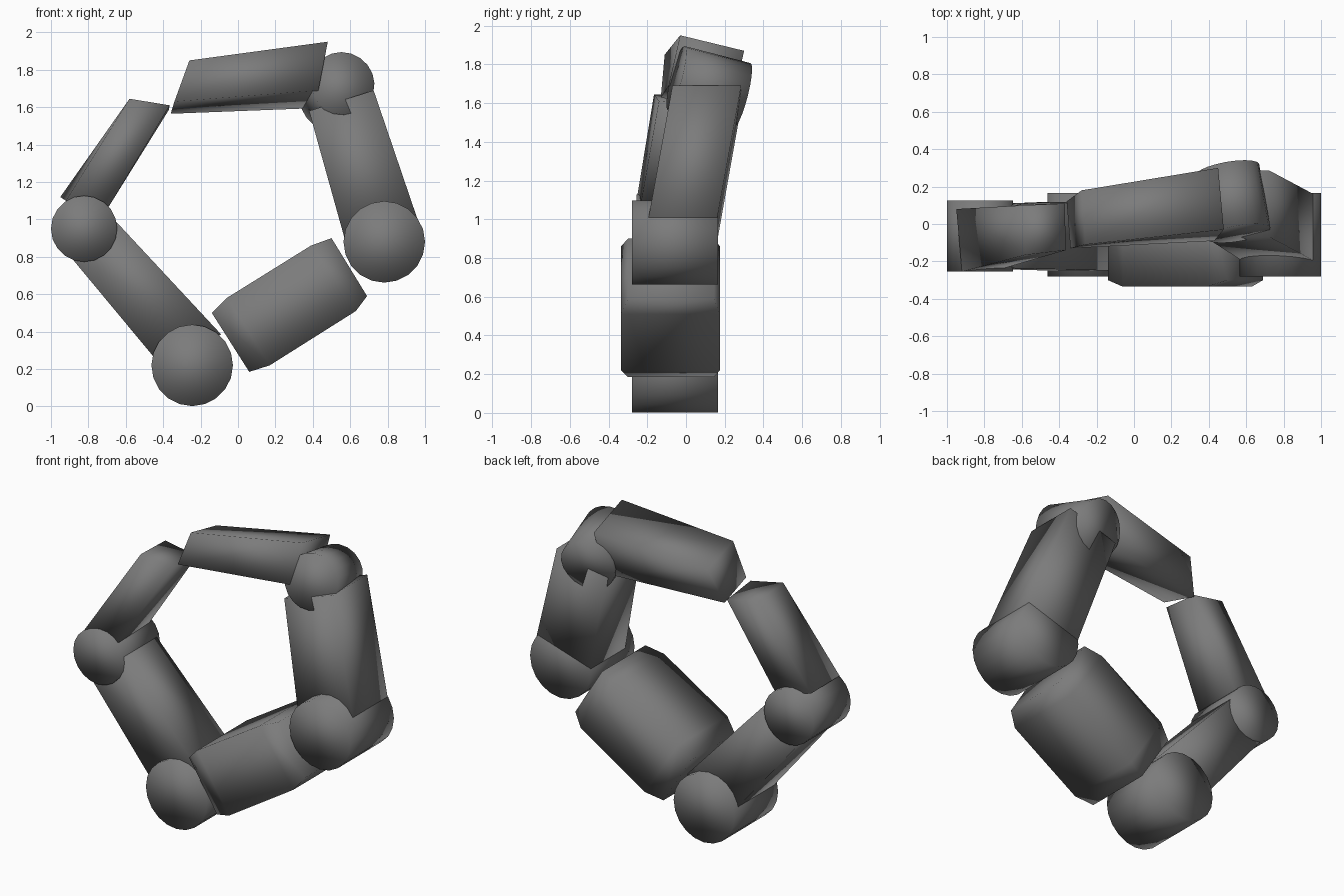
import bpy, bmesh
from mathutils import Vector

if "Cube" in bpy.data.objects:
    bpy.data.objects.remove(bpy.data.objects["Cube"])

grey = bpy.data.materials.new("dark_grey")
grey.diffuse_color = (0.2, 0.2, 0.2, 1)
grey.use_nodes = True
grey.node_tree.nodes["Principled BSDF"].inputs["Base Color"].default_value = grey.diffuse_color


def finish(name, bm):
    bmesh.ops.recalc_face_normals(bm, faces=bm.faces)
    mesh = bpy.data.meshes.new(name)
    bm.to_mesh(mesh)
    bm.free()
    mesh.materials.append(grey)
    mesh.shade_smooth()
    ob = bpy.data.objects.new(name, mesh)
    bpy.context.collection.objects.link(ob)


def loft(name, rings):
    """Skin a row of equal-sized rings and close both ends."""
    bm = bmesh.new()
    vs = [[bm.verts.new(p) for p in ring] for ring in rings]
    n = len(vs[0])
    for a, b in zip(vs, vs[1:]):
        for i in range(n):
            j = (i + 1) % n
            bm.faces.new((a[i], a[j], b[j], b[i]))
    bm.faces.new(vs[0])
    bm.faces.new(vs[-1][::-1])
    finish(name, bm)


def joint(name, front, back, radius):
    """Cylinder between two cap centres."""
    a, b = Vector(front), Vector(back)
    bm = bmesh.new()
    bmesh.ops.create_cone(bm, cap_ends=True, segments=20, radius1=radius,
                          radius2=radius, depth=(b - a).length)
    rot = (b - a).to_track_quat('Z', 'Y').to_matrix()
    bmesh.ops.rotate(bm, matrix=rot, verts=bm.verts)
    bmesh.ops.translate(bm, vec=(a + b) / 2, verts=bm.verts)
    finish(name, bm)


def section(p, q, y0, y1):
    """Rectangle with x-z corners p and q, running from y0 to y1."""
    return [(p[0], y0, p[1]), (q[0], y0, q[1]), (q[0], y1, q[1]), (p[0], y1, p[1])]


# Round joints
joint("bottom_joint", (-0.245, -0.28, 0.22), (-0.245, 0.165, 0.22), 0.218)
joint("right_joint", (0.782, -0.28, 0.88), (0.782, 0.165, 0.88), 0.218)
joint("left_joint", (-0.823, -0.255, 0.95), (-0.823, 0.125, 0.95), 0.177)
joint("top_joint", (0.56, -0.05, 1.728), (0.50, 0.29, 1.64), 0.172)

# Thick block between the bottom and right joints, with tapered ends
loft("bottom_block", [
    section((-0.14, 0.50), (0.06, 0.185), -0.30, 0.145),
    section((-0.06, 0.58), (0.17, 0.22), -0.335, 0.175),
    section((0.39, 0.86), (0.63, 0.51), -0.335, 0.175),
    section((0.50, 0.90), (0.69, 0.59), -0.30, 0.145)])

# Bar from the left joint down to the bottom joint
loft("lower_left_bar", [
    section((-0.92, 0.83), (-0.70, 1.04), -0.235, 0.10),
    section((-0.43, 0.24), (-0.09, 0.385), -0.25, 0.12)])

# Bar from the right joint, leaning back to the top joint
loft("right_bar", [
    section((0.575, 0.88), (0.96, 1.00), -0.195, 0.16),
    section((0.38, 1.58), (0.725, 1.69), -0.07, 0.285)])

# Top bar with a slanted free end
loft("top_bar", [
    [(-0.34, -0.13, 1.63), (-0.26, -0.11, 1.85), (-0.28, 0.18, 1.78), (-0.36, 0.12, 1.565)],
    [(0.43, -0.09, 1.69), (0.48, -0.03, 1.95), (0.45, 0.30, 1.87), (0.41, 0.24, 1.595)]])

# Upper left bar ending near the top bar
loft("upper_left_bar", [
    [(-0.92, -0.255, 1.10), (-0.69, -0.235, 1.07), (-0.70, 0.09, 1.07), (-0.95, 0.08, 1.12)],
    [(-0.58, -0.165, 1.645), (-0.365, -0.14, 1.61), (-0.37, 0.11, 1.585), (-0.59, 0.10, 1.63)]])
